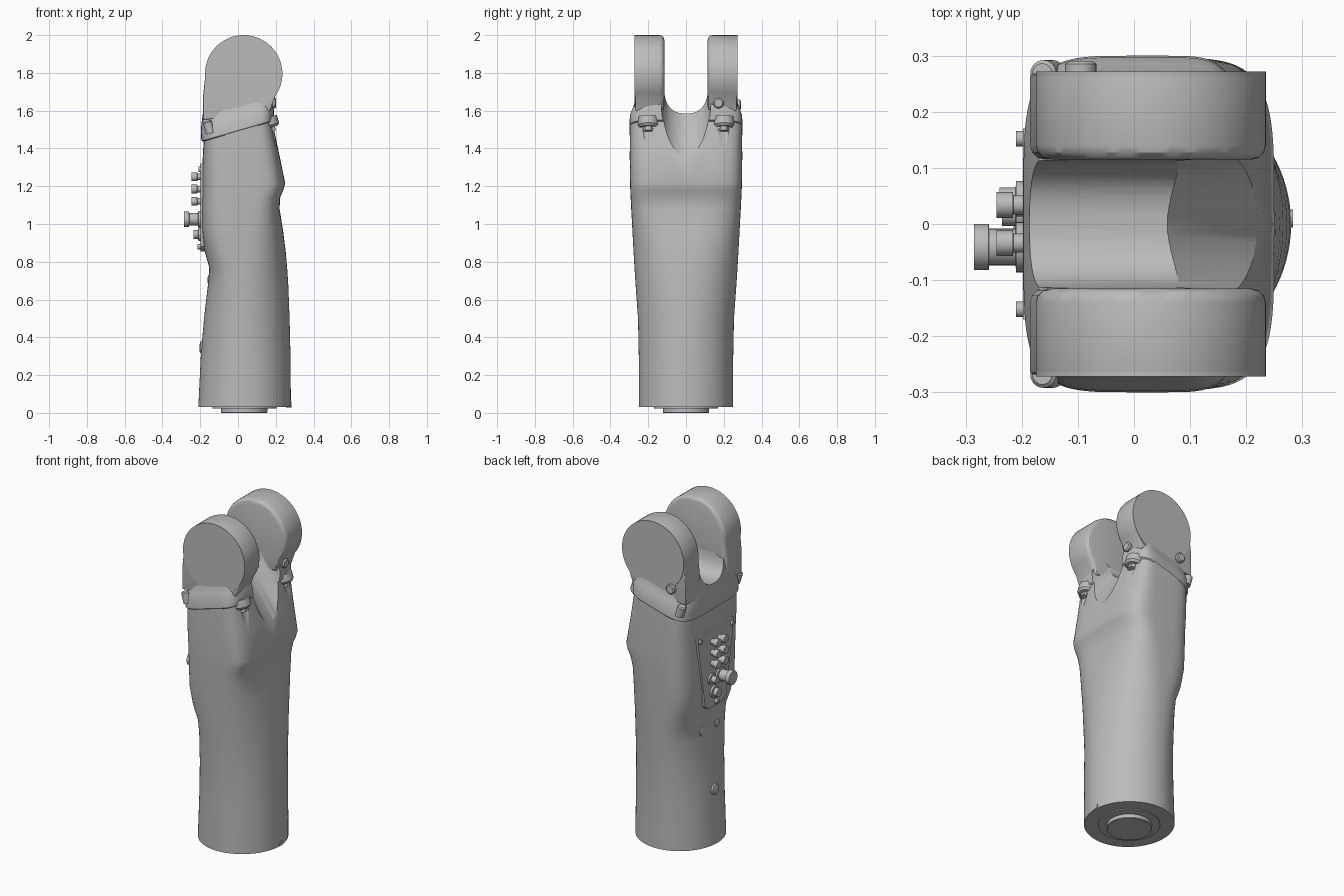
import bpy, bmesh, math
from math import sin, cos, pi
from mathutils import Vector

if "Cube" in bpy.data.objects:
    bpy.data.objects.remove(bpy.data.objects["Cube"], do_unlink=True)

grey = bpy.data.materials.new("cast grey")
grey.use_nodes = True
grey.diffuse_color = (0.5, 0.5, 0.5, 1)
grey.node_tree.nodes["Principled BSDF"].inputs["Base Color"].default_value = (0.5, 0.5, 0.5, 1)


def finish(name, bm, angle=35):
    bmesh.ops.recalc_face_normals(bm, faces=bm.faces)
    mesh = bpy.data.meshes.new(name)
    bm.to_mesh(mesh)
    bm.free()
    obj = bpy.data.objects.new(name, mesh)
    bpy.context.collection.objects.link(obj)
    mesh.materials.append(grey)
    shade(obj, angle)
    return obj


def shade(obj, angle=35):
    bpy.ops.object.select_all(action="DESELECT")
    obj.select_set(True)
    bpy.context.view_layer.objects.active = obj
    bpy.ops.object.shade_smooth_by_angle(angle=math.radians(angle))


def loft(name, rings, angle=35):
    bm = bmesh.new()
    loops = [[bm.verts.new(p) for p in ring] for ring in rings]
    n = len(loops[0])
    for a, b in zip(loops, loops[1:]):
        for i in range(n):
            bm.faces.new((a[i], a[(i + 1) % n], b[(i + 1) % n], b[i]))
    bm.faces.new(loops[0])
    bm.faces.new(loops[-1])
    return finish(name, bm, angle)


def rod(name, start, direction, steps, sides=24):
    """Stepped round part: steps are (distance along axis, radius)."""
    q = Vector(direction).normalized().to_track_quat("Z", "Y")
    rings = [[Vector(start) + q @ Vector((r * cos(2 * pi * i / sides), r * sin(2 * pi * i / sides), d))
              for i in range(sides)] for d, r in steps]
    return loft(name, rings)


def cut(obj, cutter):
    cutter.hide_render = True
    cutter.hide_viewport = False
    mod = obj.modifiers.new("cut", "BOOLEAN")
    mod.operation = "DIFFERENCE"
    mod.object = cutter
    bpy.context.view_layer.objects.active = obj
    bpy.ops.object.modifier_apply(modifier=mod.name)
    bpy.data.objects.remove(cutter, do_unlink=True)


# Arm body: round foot blending to a boxy, tilted shoulder
# z, x min, x max, y half, squareness at -x, squareness at +x, tilt
SECTIONS = [
    (0.03, -0.21, 0.28, 0.25, 2, 2, 0),
    (0.3, -0.197, 0.278, 0.25, 2, 2, 0),
    (0.5, -0.18, 0.273, 0.254, 2.2, 2, 0),
    (0.68, -0.159, 0.266, 0.267, 2.6, 2.1, 0),
    (0.77, -0.152, 0.26, 0.273, 3, 2.2, 0),
    (0.86, -0.178, 0.252, 0.278, 3.5, 2.4, 0),
    (0.97, -0.19, 0.238, 0.284, 4, 2.8, 0),
    (1.08, -0.19, 0.22, 0.29, 4, 3.6, 0),
    (1.14, -0.19, 0.223, 0.293, 4, 4.2, 0),
    (1.18, -0.19, 0.24, 0.295, 4, 4.5, 0),
    (1.21, -0.19, 0.25, 0.296, 4, 4.5, 0.02),
    (1.35, -0.188, 0.217, 0.298, 4.5, 4.5, 0.12),
    (1.49, -0.182, 0.182, 0.297, 5, 5, 0.29),
    (1.495, -0.194, 0.19, 0.3, 5, 5, 0.29),
    (1.55, -0.197, 0.19, 0.297, 5, 5, 0.29),
    (1.58, -0.194, 0.182, 0.285, 5, 5, 0.29),
    (1.63, -0.188, 0.178, 0.268, 5, 5, 0.29),
    (1.73, -0.17, 0.17, 0.262, 5, 5, 0.29),
]


def section(z, x0, x1, yh, n0, n1, tilt, count=96):
    cx, ring = 0.03, []
    for i in range(count):
        c, s = cos(2 * pi * i / count), sin(2 * pi * i / count)
        reach, n = (x1 - cx, n1) if c > 0 else (cx - x0, n0)
        x = cx + math.copysign(reach * abs(c) ** (2 / n), c)
        y = math.copysign(yh * abs(s) ** (2 / n), s)
        ring.append((x, y, z + tilt * x))
    return ring


body = loft("arm_body", [section(*s) for s in SECTIONS])

# Saddle between the ears
u_shape = [(-0.116, 2.2)]
for i in range(25):
    a = pi + pi * i / 24
    u_shape.append((0.116 * math.copysign(abs(cos(a)) ** 0.8, cos(a)), 1.73 - 0.145 * abs(sin(a)) ** 0.8))
u_shape.append((0.116, 2.2))
cut(body, loft("saddle_cutter", [[(x, y, z) for y, z in u_shape] for x in (-0.5, 0.5)]))

# Scoop running down from the saddle on the +x face
cut(body, rod("scoop_cutter", (0.255, 0, 1.535), (-0.58, 0, 0.81),
              [(-0.5, 0.13), (0.22, 0.13)], 48))

# Tapered pockets under the clamp lugs
for s in (-1, 1):
    cut(body, rod("pocket_cutter", (0.245, s * 0.205, 1.3), (-0.1, 0, 1),
                  [(0, 0.01), (0.21, 0.052)]))
shade(body, 32)

# Fork ears: round head with a neck running into the shoulder
CX, CZ, R = 0.03, 1.795, 0.205
for side, s in (("right", -1), ("left", 1)):
    outline = [(CX + R * cos(a), CZ + R * sin(a))
               for a in [math.radians(-35 + 5 * i) for i in range(45)]]
    outline += [(-0.185, 1.68), (-0.185, 1.55), (0.17, 1.6)]
    bm = bmesh.new()
    inner = bm.faces.new([bm.verts.new((x, s * 0.115, z)) for x, z in outline])
    ext = bmesh.ops.extrude_face_region(bm, geom=[inner], use_keep_orig=True)
    outer = [v for v in ext["geom"] if isinstance(v, bmesh.types.BMVert)]
    bmesh.ops.translate(bm, verts=outer, vec=(0, s * 0.153, 0))
    bmesh.ops.recalc_face_normals(bm, faces=bm.faces)
    for y, width in ((0.115, 0.025), (0.268, 0.005)):
        rim = [e for e in bm.edges if all(abs(abs(v.co.y) - y) < 1e-4 for v in e.verts)]
        bmesh.ops.bevel(bm, geom=rim, offset=width, segments=3, profile=0.5, affect="EDGES")
    finish(side + "_fork_ear", bm, 30)
    # flat cover on the outer side of the head
    rod(side + "_ear_cover", (CX, s * 0.262, CZ), (0, s, 0), [(0, R), (0.01, R)], 72)

    # clamp lugs and bolts on the tilted collar
    up = (-0.28, 0, 0.96)
    rod(side + "_clamp_lug", (0.168, s * 0.2, 1.51), up, [(0, 0.045), (0.012, 0.055), (0.055, 0.055)])
    rod(side + "_lug_bolt", (0.178, s * 0.2, 1.49), up, [(0, 0.028), (0.03, 0.028)], 6)
    rod(side + "_rear_collar_bolt", (-0.145, s * 0.268, 1.48), up,
        [(0, 0.024), (0.06, 0.024), (0.066, 0.018)])
    rod(side + "_panel_bolt", (-0.18, s * 0.152, 1.29), (-1, 0, 0), [(0, 0.014), (0.03, 0.014)], 12)
    rod(side + "_side_boss", (-0.15, s * 0.07, 0.71), (-1, 0, 0.1), [(0, 0.028), (0.008, 0.022), (0.011, 0.01)])

# Pins on the left ear
rod("front_pin", (0.15, 0.172, 1.64), (1, 0, 0), [(0, 0.028), (0.045, 0.028), (0.052, 0.021)])
rod("side_pin", (-0.095, 0.25, 1.63), (0, 1, 0), [(0, 0.028), (0.035, 0.028), (0.04, 0.022)])

# Connector panel
panel = [(-0.17, 1.32), (0.17, 1.32), (0.165, 1.26), (0.1, 0.88), (0.07, 0.855),
         (-0.07, 0.855), (-0.1, 0.88), (-0.165, 1.26)]
loft("connector_panel", [[(x, y, z) for y, z in panel] for x in (-0.16, -0.198)])

# Connectors
for z in (1.25, 1.185, 1.12):
    for y in (-0.034, 0.034):
        rod("small_connector", (-0.19, y, z), (-1, 0, 0),
            [(0, 0.017), (0.025, 0.017), (0.026, 0.023), (0.055, 0.023)], 16)
rod("large_connector", (-0.19, -0.041, 1.025), (-1, 0, 0),
    [(0, 0.045), (0.02, 0.045), (0.021, 0.033), (0.068, 0.033), (0.069, 0.041), (0.095, 0.041)])
rod("round_socket", (-0.19, 0.045, 1.03), (-1, 0, 0), [(0, 0.032), (0.02, 0.032), (0.021, 0.02), (0.05, 0.02)])
rod("lower_socket", (-0.19, 0.02, 0.945), (-1, 0, 0), [(0, 0.036), (0.02, 0.036), (0.021, 0.024), (0.045, 0.024)])
rod("panel_bottom_bolt", (-0.18, 0, 0.88), (-1, 0, 0), [(0, 0.014), (0.035, 0.014)], 12)
rod("lower_boss", (-0.19, 0, 0.35), (-1, 0, 0.1), [(0, 0.035), (0.01, 0.028), (0.014, 0.012)])

# Base flange and spigot
rod("base_flange", (0.035, 0, 0.05), (0, 0, -1), [(0, 0.17), (0.026, 0.17)], 48)
rod("base_spigot", (0.033, 0, 0.05), (0, 0, -1), [(0, 0.123), (0.047, 0.123), (0.05, 0.12)], 48)
rod("base_key", (0.255, 0.01, 0.045), (1, 0, 0), [(0, 0.016), (0.028, 0.016)], 12)
